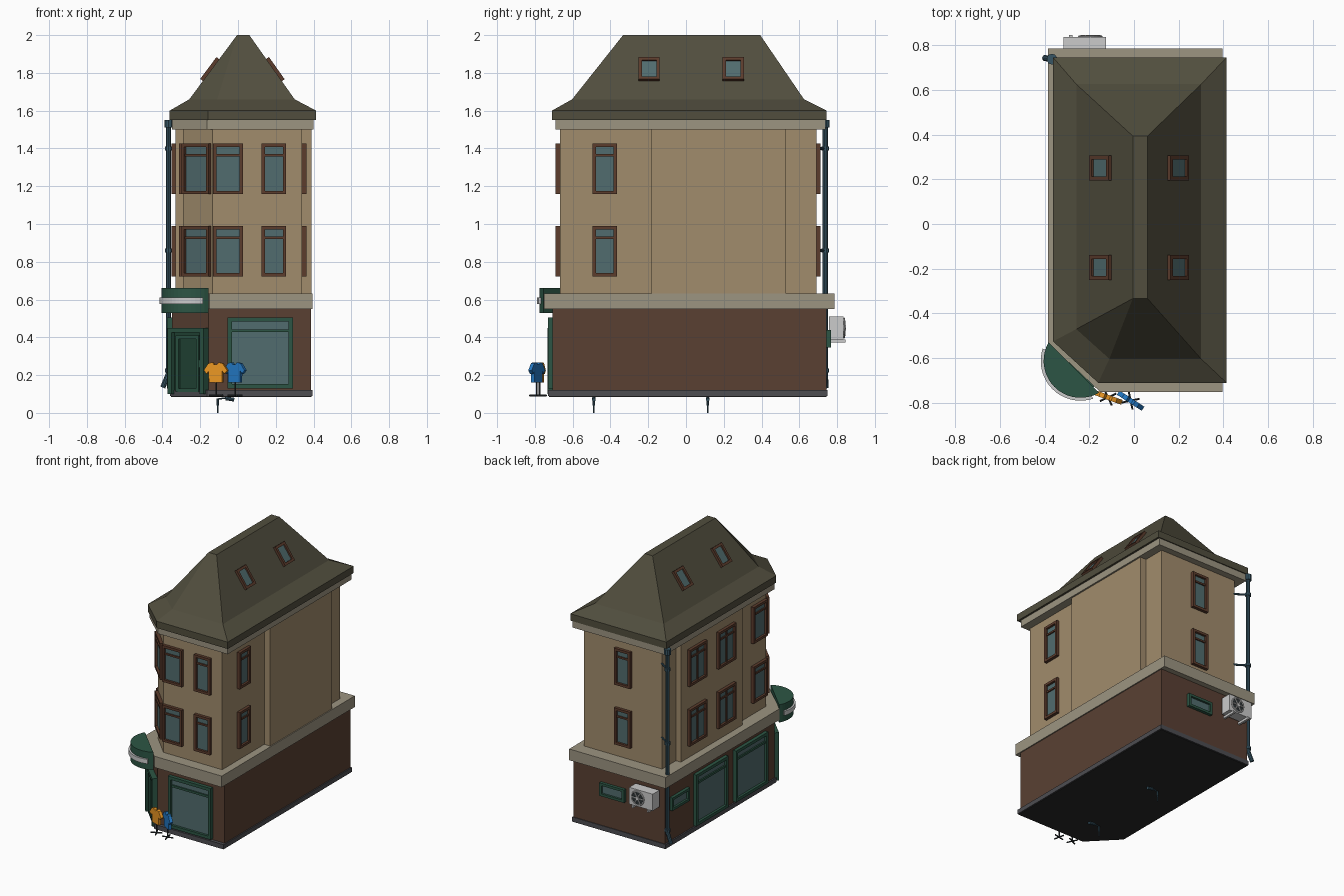
import bpy, bmesh
from math import radians, sin, cos, pi, atan2
from mathutils import Matrix, Vector

if "Cube" in bpy.data.objects:
    bpy.data.objects.remove(bpy.data.objects["Cube"])


def mat(name, r, g, b):
    m = bpy.data.materials.new(name)
    m.diffuse_color = [(c / 255) ** 2.2 for c in (r, g, b)] + [1]
    m.use_nodes = True
    m.node_tree.nodes["Principled BSDF"].inputs["Base Color"].default_value = m.diffuse_color
    return m


TAN = mat("tan_render", 160, 139, 108)
STONE = mat("pale_stone", 155, 147, 128)
BROWN = mat("brown_wall", 90, 66, 54)
PLINTH = mat("plinth_grey", 78, 78, 82)
DARK = mat("dark_floor", 45, 45, 45)
ROOF = mat("roof_slate", 82, 79, 64)
WOOD = mat("window_wood", 92, 62, 48)
GLASS = mat("glass", 82, 108, 110)
GREEN = mat("shop_green", 48, 86, 70)
DOOR = mat("door_green", 38, 70, 56)
PIPE = mat("pipe_blue", 58, 86, 100)
WHITE = mat("off_white", 205, 203, 203)
ORANGE = mat("orange_cloth", 235, 150, 40)
BLUE = mat("blue_cloth", 40, 120, 195)
BLACK = mat("stand_metal", 50, 56, 58)


def finish(name, bm, mats, M=Matrix()):
    bmesh.ops.remove_doubles(bm, verts=bm.verts, dist=1e-5)
    bmesh.ops.recalc_face_normals(bm, faces=bm.faces)
    me = bpy.data.meshes.new(name)
    bm.to_mesh(me)
    bm.free()
    for m in mats:
        me.materials.append(m)
    ob = bpy.data.objects.new(name, me)
    ob.matrix_world = M
    bpy.context.collection.objects.link(ob)
    return ob


def loft(name, rings, m, M=Matrix()):
    """Skin a stack of closed rings and cap both ends."""
    bm = bmesh.new()
    vs = [[bm.verts.new(p) for p in r] for r in rings]
    n = len(vs[0])
    bm.faces.new(vs[0][::-1])
    bm.faces.new(vs[-1])
    for a, b in zip(vs, vs[1:]):
        for i in range(n):
            j = (i + 1) % n
            bm.faces.new((a[i], a[j], b[j], b[i]))
    return finish(name, bm, [m], M)


def boxes(name, parts, mats, M=Matrix()):
    """parts: (x0, x1, y0, y1, z0, z1, material index)"""
    bm = bmesh.new()
    for x0, x1, y0, y1, z0, z1, k in parts:
        T = Matrix.Translation(((x0 + x1) / 2, (y0 + y1) / 2, (z0 + z1) / 2)) @ \
            Matrix.Diagonal((x1 - x0, y1 - y0, z1 - z0, 1))
        for v in bmesh.ops.create_cube(bm, size=1, matrix=T)["verts"]:
            for f in v.link_faces:
                f.material_index = k
    return finish(name, bm, mats, M)


def rods(name, segs, m, sides=10):
    """segs: (start, end, radius)"""
    bm = bmesh.new()
    for p, q, r in segs:
        p, q = Vector(p), Vector(q)
        T = Matrix.Translation((p + q) / 2) @ (q - p).to_track_quat('Z', 'Y').to_matrix().to_4x4()
        bmesh.ops.create_cone(bm, cap_ends=True, segments=sides, radius1=r, radius2=r,
                              depth=(q - p).length, matrix=T)
    return finish(name, bm, [m])


def plan(x0, x1, y0, y1, xc, yc, z):
    """Rectangular plan with the front left corner cut off."""
    return [(x0, yc, z), (xc, y0, z), (x1, y0, z), (x1, y1, z), (x0, y1, z)]


def slab(name, p, z0, z1, m):
    return loft(name, [plan(*p, z0), plan(*p, z1)], m)


def at(x, y, z, deg):
    return Matrix.Translation((x, y, z)) @ Matrix.Rotation(radians(deg), 4, 'Z')


def window(name, x, y, deg, z0, z1, w, frame, t=0.02, transom=None, mullion=False, d=0.022):
    h, a = z1 - z0, w / 2
    p = [(-a, -a + t, -d, .01, 0, h, 0), (a - t, a, -d, .01, 0, h, 0),
         (-a + t, a - t, -d, .01, h - t, h, 0), (-a + t, a - t, -d, .01, 0, t, 0),
         (-a + t, a - t, -d * .3, .01, t, h - t, 1)]
    if transom:
        p.append((-a + t, a - t, -d * .7, .01, transom - t * .35, transom + t * .35, 0))
    if mullion:
        p.append((-t * .4, t * .4, -d * .7, .01, t, h - t, 0))
    boxes(name, p, [frame, GLASS], at(x, y, z0, deg))


# Main building mass
slab("plinth", (-.36, .395, -.73, .75, -.165, -.53), .09, .122, PLINTH)
slab("floor_underside", (-.355, .39, -.725, .745, -.165, -.53), .085, .09, DARK)
slab("ground_floor_wall", (-.35, .387, -.706, .745, -.155, -.52), .122, .56, BROWN)
slab("shop_cornice", (-.385, .395, -.752, .785, -.15, -.53), .55, .632, STONE)
slab("upper_wall", (-.29, .34, -.668, .69, -.135, -.51), .63, 1.51, TAN)
boxes("side_wall_bays", [(-.33, .388, -.182, .53, .63, 1.51, 0)], [TAN])
slab("roof_cornice", (-.35, .40, -.69, .738, -.165, -.52), 1.5, 1.552, STONE)

# Hipped roof with flared eaves
ridge = [(-.005, -.333), (-.005, -.333), (.06, -.333), (.06, .393), (-.005, .393)]
eave = (-.362, .414, -.71, .745, -.16, -.525)
loft("roof", [plan(*eave, 1.55), plan(*eave, 1.6),
              plan(-.258, .30, -.603, .625, -.11, -.47, 1.66),
              [(x, y, 2.0) for x, y in ridge]], ROOF)

# Skylights lying on the two long slopes
for side, (xa, xb) in (("left", (-.258, -.005)), ("right", (.30, .06))):
    u = Vector((xb - xa, 0, .34)).normalized()
    v = Vector((0, -1 if xb > xa else 1, 0))
    n = v.cross(u)
    f = (1.815 - 1.66) / .34
    for i, y in enumerate((-.195, .25)):
        c = Vector((xa + f * (xb - xa), y, 1.815))
        M = Matrix((v, u, n)).transposed().to_4x4()
        M.translation = c
        a, b, t, h = .056, .072, .018, .018
        boxes(f"skylight_{side}_{i}",
              [(-a, -a + t, -b, b, -.01, h, 0), (a - t, a, -b, b, -.01, h, 0),
               (-a + t, a - t, -b, -b + t, -.01, h, 0), (-a + t, a - t, b - t, b, -.01, h, 0),
               (-a + t, a - t, -b + t, b - t, -.01, h * .4, 1)], [WOOD, GLASS], M)

# Upper floor windows
spots = [("corner", -.2125, -.59, -45, .20, False), ("front_wide", -.053, -.668, 0, .16, False),
         ("front_narrow", .19, -.668, 0, .13, False), ("right", .34, -.43, 90, .13, False),
         ("left_front", -.29, -.42, -90, .165, False), ("left_mid", -.33, .02, -90, .2, True),
         ("left_rear", -.33, .355, -90, .2, True), ("rear", .02, .69, 180, .13, False)]
for fl, z in enumerate((.722, 1.158)):
    for nm, x, y, deg, w, mul in spots:
        window(f"window_{nm}_{fl}", x, y, deg, z, z + .267, w, WOOD, .018, .205, mul)

# Shop windows and small service windows
window("shop_window_front", .118, -.706, 0, .13, .505, .345, GREEN, .022, .305, d=.025)
for i, y in enumerate((-.23, .23)):
    window(f"shop_window_left_{i}", -.35, y, -90, .13, .505, .37, GREEN, .022, .305, d=.025)
window("service_window_left", -.35, .585, -90, .345, .44, .2, GREEN, .018)
window("service_window_rear", .065, .745, 180, .345, .44, .2, GREEN, .018)

# Corner door with frame and panels
boxes("corner_door", [
    (-.134, -.105, -.035, .02, .10, .45, 0), (.105, .134, -.035, .02, .10, .45, 0),
    (-.105, .105, -.035, .02, .425, .45, 0), (-.105, .105, -.012, .02, .10, .425, 1),
    (-.085, -.065, -.024, 0, .11, .41, 0), (.065, .085, -.024, 0, .11, .41, 0),
    (-.065, .065, -.024, 0, .39, .41, 0), (-.065, .065, -.024, 0, .11, .13, 0),
    (.09, .098, -.03, 0, .24, .28, 0)], [GREEN, DOOR], at(-.2525, -.6125, 0, -45))

# Rounded corner sign: drum with a plain pale band
def arc(r, a0, a1, n=18):
    return [(-.239 + r * cos(radians(a0 + (a1 - a0) * i / n)),
             -.612 + r * sin(radians(a0 + (a1 - a0) * i / n))) for i in range(n + 1)]


def prism(name, pts, z0, z1, m):
    return loft(name, [[(x, y, z) for x, y in pts] for z in (z0, z1)], m)


prism("sign_drum", arc(.165, 150, 300), .53, .66, GREEN)
prism("sign_band", arc(.178, 162, 288) + arc(.162, 288, 162), .577, .61, WHITE)

# Downpipe with hopper, wall brackets and kicked-out foot
px, py = -.367, .737
segs = [((px, py, .2), (px, py, 1.54), .014), ((px, py, .21), (-.398, py + .005, .135), .014),
        ((px, py, 1.51), (px, py, 1.55), .024)]
for z in (.225, .86, 1.4):
    segs += [((px, py, z - .01), (px, py, z + .01), .02), ((px, py, z), (-.285, .685, z), .007)]
rods("downpipe", segs, PIPE)

# Air conditioner on the rear wall
boxes("air_conditioner", [(-.315, -.125, .758, .835, .388, .51, 0),
                          (-.29, -.275, .74, .845, .372, .388, 0),
                          (-.165, -.15, .74, .845, .372, .388, 0)], [WHITE])
fx, fz = -.195, .449
rods("fan_recess", [((fx, .83, fz), (fx, .838, fz), .05)], BLACK, 20)
rods("fan_blades", [((fx, .84, fz), (fx + .045 * cos(k * pi / 3), .84, fz + .045 * sin(k * pi / 3)), .005)
                    for k in range(6)] + [((fx, .834, fz), (fx, .846, fz), .014)], WHITE, 8)
bpy.ops.mesh.primitive_torus_add(location=(fx, .838, fz), rotation=(pi / 2, 0, 0), major_radius=.05,
                                 minor_radius=.005, major_segments=20, minor_segments=6)
bpy.context.object.name = "fan_ring"
bpy.context.object.data.materials.append(WHITE)

# Shirts on display stands
half = [(.018, .268), (.04, .262), (.066, .225), (.05, .207), (.038, .222), (.037, .16)]
shape = half + [(-x, z) for x, z in half[::-1]] + [(-.008, .256), (.008, .256)]
for nm, x, y, deg, m in (("orange", -.116, -.775, -20, ORANGE), ("blue", -.015, -.79, -33, BLUE)):
    loft(f"shirt_{nm}", [[(a, d, b) for a, b in shape] for d in (-.011, .011)], m, at(x, y, 0, deg))
    feet = [((x, y, .09), (x, y, .2), .005)]
    for k in range(2):
        t = radians(deg + 45 + 90 * k)
        o = Vector((.04 * cos(t), .04 * sin(t), 0))
        feet.append((Vector((x, y, .092)) - o, Vector((x, y, .092)) + o, .005))
    rods(f"stand_{nm}", feet, BLACK, 6)

# Small hooked lamps below the floor
for i, y in enumerate((-.488, .115)):
    rods(f"under_lamp_{i}", [((-.107, y, 0), (-.107, y, .05), .004), ((-.107, y, .04), (-.107, y, .075), .007),
                             ((-.107, y, .073), (-.06, y, .08), .004),
                             ((-.065, y, .077), (-.02, y, .07), .010)], PIPE, 8)
